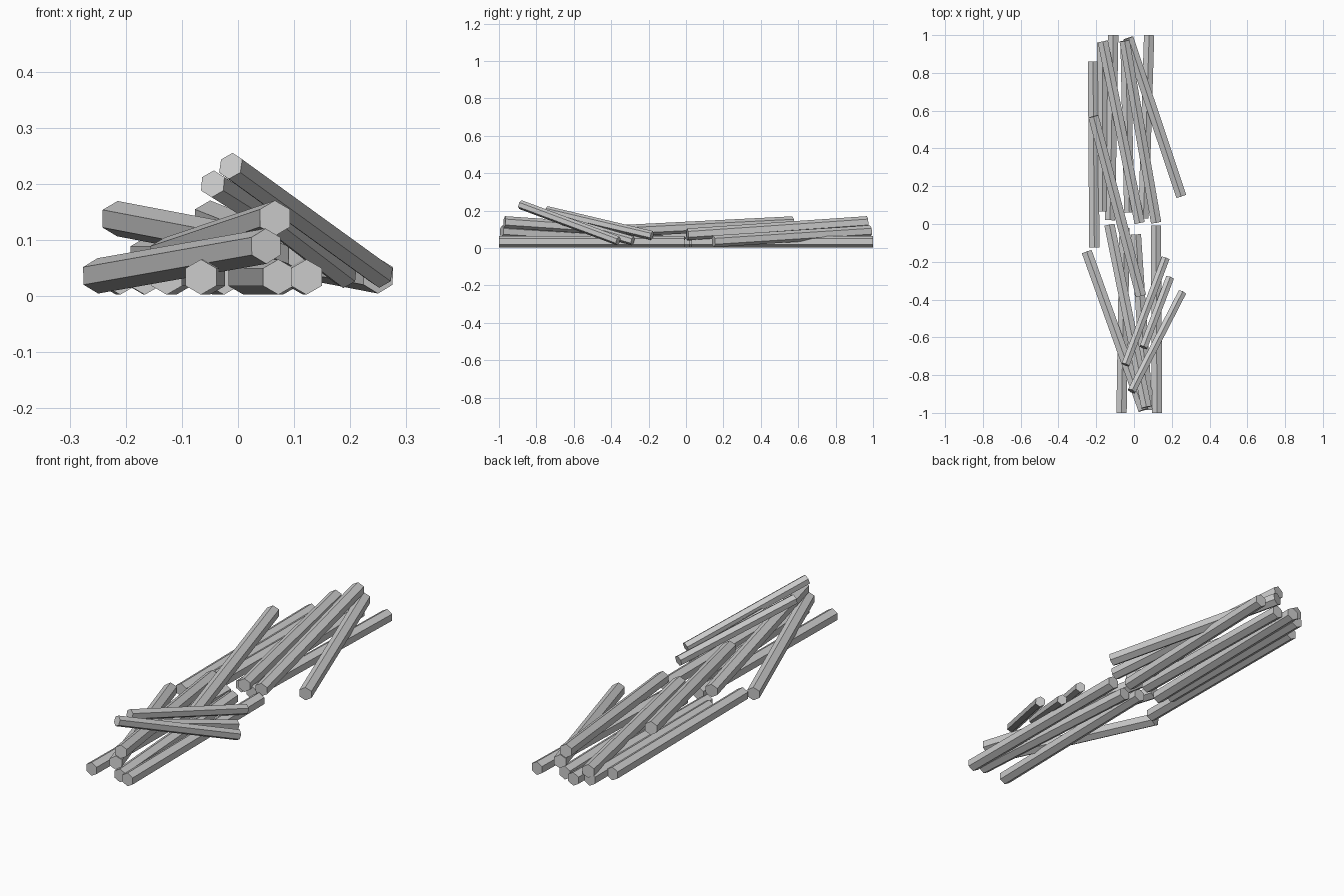
import bpy, bmesh, math
from mathutils import Vector

if "Cube" in bpy.data.objects:
    bpy.data.objects.remove(bpy.data.objects["Cube"])

R = 0.0315      # thick log radius
T = 0.0245      # thin branch radius
G = 0.034       # height of logs lying on the ground


def log(name, a, b, r=R):
    """Six-sided log between two end centres, one corner edge facing up."""
    a, b = Vector(a), Vector(b)
    d = (b - a).normalized()
    side = d.cross(Vector((0, 0, 1))).normalized()
    up = side.cross(d)
    bm = bmesh.new()
    rings = []
    for c in (a, b):
        ring = []
        for i in range(6):
            t = i * math.pi / 3
            ring.append(bm.verts.new(c + r * (side * math.sin(t) + up * math.cos(t))))
        rings.append(ring)
    p, q = rings
    for i in range(6):
        j = (i + 1) % 6
        bm.faces.new((p[i], p[j], q[j], q[i]))
    bm.faces.new(p)
    bm.faces.new(q)
    bmesh.ops.recalc_face_normals(bm, faces=bm.faces)
    me = bpy.data.meshes.new(name)
    bm.to_mesh(me)
    bm.free()
    bpy.context.collection.objects.link(bpy.data.objects.new(name, me))


# Ground layer, back half
log("back_ground_log_1", (-0.217, 0.86, G), (-0.21, -0.125, G))
log("back_ground_log_2", (-0.168, 0.96, G), (-0.166, 0.065, G))
log("back_ground_log_3", (-0.11, 1.0, G), (-0.127, 0.02, G))
log("back_ground_log_4", (-0.045, 0.97, G), (-0.025, 0.06, G))
log("back_ground_log_5", (0.08, 1.0, G), (0.05, 0.03, G))

# Upper layer, back half
log("back_upper_log_1", (-0.165, 0.967, 0.073), (0.03, 0.005, 0.072))
log("back_upper_log_2", (-0.05, 0.97, 0.139), (0.117, 0.008, 0.073))
log("back_leaning_log", (-0.03, 0.985, 0.09), (0.25, 0.147, 0.036))

# Log bridging both halves
log("bridge_log", (-0.215, 0.57, 0.138), (0.037, -0.38, 0.09))

# Ground layer, front half
log("front_ground_log_1", (0.116, -0.008, G), (0.122, -1.0, G))
log("front_ground_log_2", (0.01, -0.055, G), (0.072, -0.985, G))
log("front_ground_log_3", (-0.05, -0.02, G), (-0.066, -1.0, G))

# Upper layer, front half
log("front_upper_log", (-0.13, -0.005, 0.073), (0.066, -0.97, 0.139))
log("front_leaning_log", (-0.25, -0.147, 0.036), (0.05, -0.985, 0.089))

# Thin branches leaning on the front half
log("thin_branch_1", (0.167, -0.182, 0.067), (-0.045, -0.745, 0.2), T)
log("thin_branch_2", (0.19, -0.285, 0.038), (0.05, -0.653, 0.145), T)
log("thin_branch_3", (0.255, -0.363, 0.038), (-0.013, -0.885, 0.232), T)
